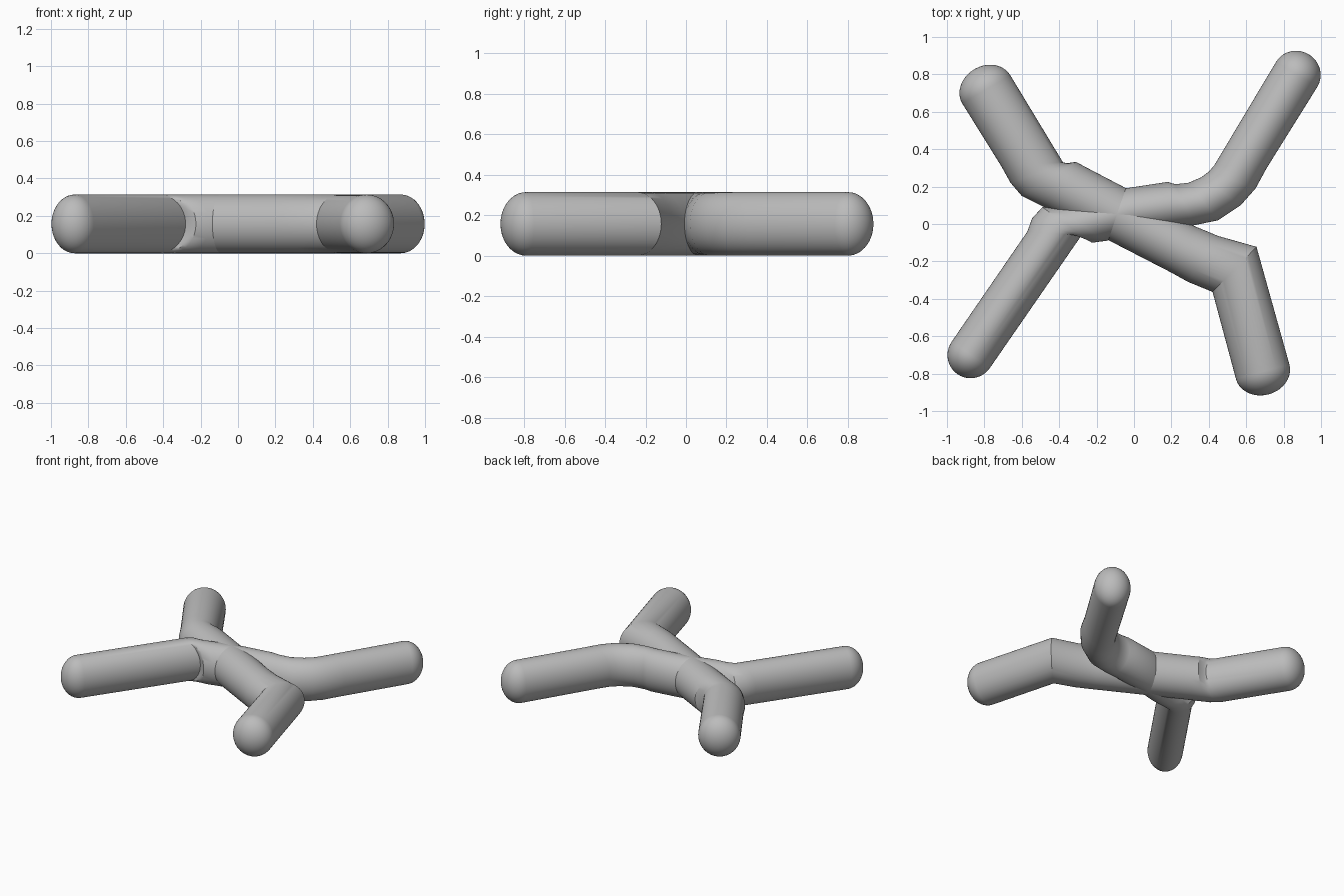
import bpy, bmesh, math
from mathutils import Vector

cube = bpy.data.objects.get("Cube")
if cube:
    bpy.data.objects.remove(cube, do_unlink=True)

SIDES, CAP_STEPS = 48, 10
HALF_H, CAP_LEN = 0.157, 0.125

grey = bpy.data.materials.new("plain grey")
grey.use_nodes = True
tone = (0.5, 0.5, 0.5, 1)
grey.diffuse_color = tone
grey.node_tree.nodes["Principled BSDF"].inputs["Base Color"].default_value = tone


def arm_end(centre, towards, half_width):
    """Edge pair across the outer end of a straight arm, plus its outward axis."""
    axis = (Vector(centre) - Vector(towards)).normalized()
    side = Vector((-axis.y, axis.x)) * half_width
    return Vector(centre) + side, Vector(centre) - side, axis


def strand(name, start, bends, end):
    """Oval tube lofted through left/right edge pairs, with rounded ends."""
    bm = bmesh.new()
    rings = []

    def ring(left, right, scale=1.0, shift=Vector((0, 0))):
        mid, half = (left + right) / 2 + shift, (left - right) / 2 * scale
        verts = []
        for i in range(SIDES):
            a = math.tau * i / SIDES
            p = mid + half * math.cos(a)
            verts.append(bm.verts.new((p.x, p.y, HALF_H + HALF_H * scale * math.sin(a))))
        rings.append(verts)

    angles = [math.pi / 2 * k / CAP_STEPS for k in range(1, CAP_STEPS)]
    s_right, s_left, s_axis = start     # outward axis points backwards here
    e_left, e_right, e_axis = end
    for a in reversed(angles):
        ring(s_left, s_right, math.cos(a), s_axis * CAP_LEN * math.sin(a))
    ring(s_left, s_right)
    for lx, ly, rx, ry in bends:
        ring(Vector((lx, ly)), Vector((rx, ry)))
    ring(e_left, e_right)
    for a in angles:
        ring(e_left, e_right, math.cos(a), e_axis * CAP_LEN * math.sin(a))

    for r0, r1 in zip(rings, rings[1:]):
        for i in range(SIDES):
            j = (i + 1) % SIDES
            bm.faces.new((r0[i], r0[j], r1[j], r1[i]))
    # close the tips with a fan
    for verts, (left, right, axis) in ((rings[0], start), (rings[-1], end)):
        p = (left + right) / 2 + axis * CAP_LEN
        tip = bm.verts.new((p.x, p.y, HALF_H))
        for i in range(SIDES):
            bm.faces.new((verts[i], verts[(i + 1) % SIDES], tip))
    bmesh.ops.recalc_face_normals(bm, faces=bm.faces)
    mesh = bpy.data.meshes.new(name)
    bm.to_mesh(mesh)
    bm.free()
    mesh.materials.append(grey)
    obj = bpy.data.objects.new(name, mesh)
    bpy.context.collection.objects.link(obj)
    bpy.ops.object.select_all(action='DESELECT')
    obj.select_set(True)
    bpy.context.view_layer.objects.active = obj
    bpy.ops.object.shade_smooth_by_angle(angle=math.radians(30))


# strand running from front right corner to back left corner
strand("rising_strand",
       arm_end((-0.873, -0.70), (-0.42, -0.04), 0.124),
       [(-0.57, -0.04, -0.28, -0.06),
        (-0.545, 0.03, -0.25, -0.085),
        (-0.49, 0.09, -0.225, -0.10),
        (-0.43, 0.092, -0.15, -0.09),
        (-0.05, 0.19, 0.0, -0.05),
        (0.18, 0.225, 0.22, -0.02),
        (0.22, 0.213, 0.32, -0.007),
        (0.29, 0.22, 0.45, 0.02),
        (0.36, 0.25, 0.57, 0.10),
        (0.40, 0.28, 0.65, 0.19),
        (0.43, 0.315, 0.71, 0.30)],
       arm_end((0.87, 0.80), (0.585, 0.32), 0.129))

# strand running from back right corner to front left corner
strand("falling_strand",
       arm_end((-0.79, 0.72), (-0.54, 0.29), 0.149),
       [(-0.38, 0.33, -0.71, 0.31),
        (-0.36, 0.325, -0.66, 0.22),
        (-0.31, 0.332, -0.60, 0.15),
        (-0.26, 0.305, -0.48, 0.09),
        (-0.04, 0.19, -0.13, -0.09),
        (0.32, -0.01, 0.20, -0.26),
        (0.45, -0.064, 0.29, -0.31),
        (0.655, -0.122, 0.42, -0.363)],
       arm_end((0.688, -0.79), (0.55, -0.29), 0.148))
